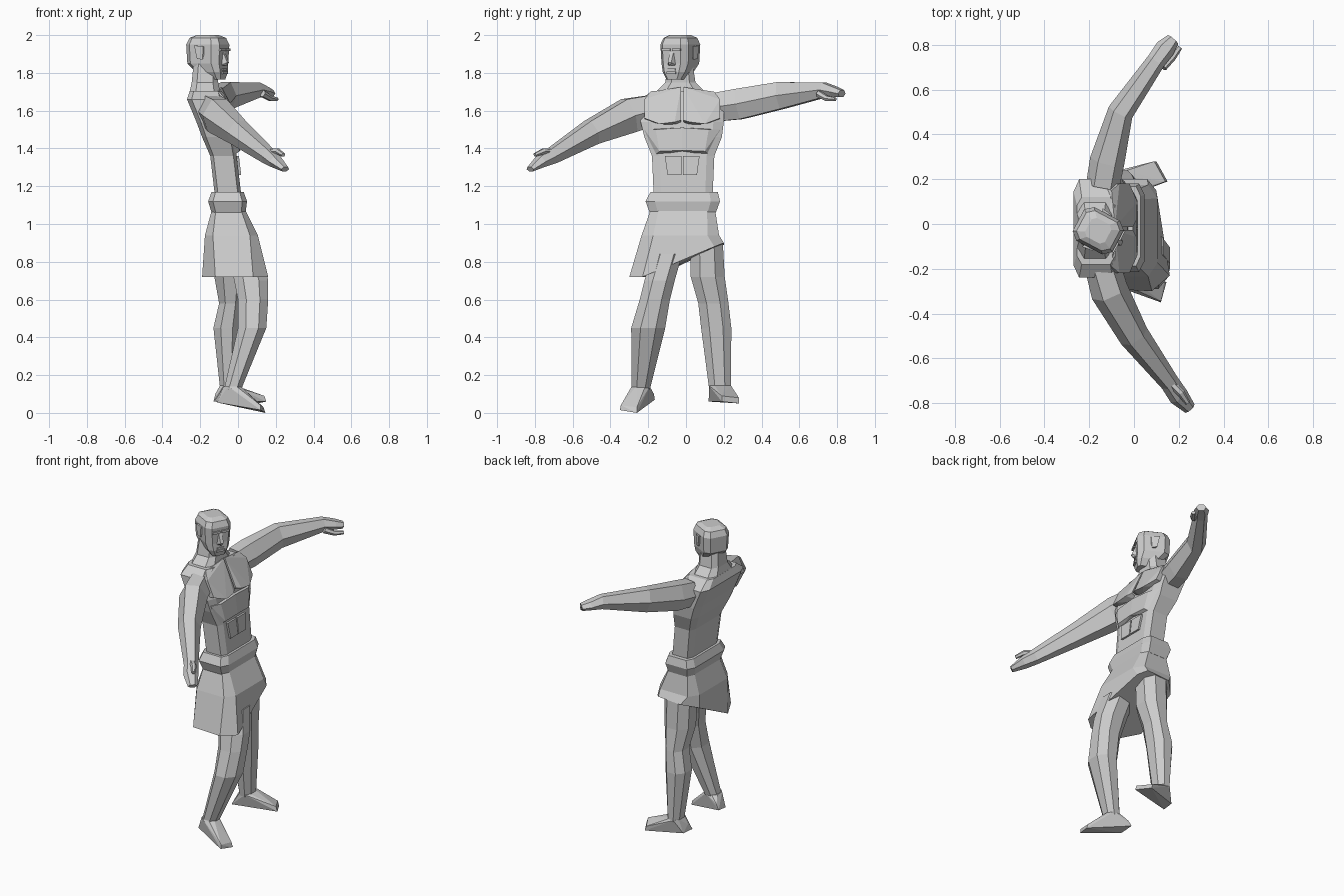
import bpy, bmesh, math
from mathutils import Vector, Matrix


def finish(name, bm, mat=None):
    bmesh.ops.recalc_face_normals(bm, faces=bm.faces)
    me = bpy.data.meshes.new(name)
    bm.to_mesh(me)
    bm.free()
    if mat:
        me.transform(mat)
    ob = bpy.data.objects.new(name, me)
    bpy.context.collection.objects.link(ob)
    return ob


def loft(name, rings, mat=None):
    bm = bmesh.new()
    vs = [[bm.verts.new(p) for p in r] for r in rings]
    n = len(vs[0])
    for a, b in zip(vs, vs[1:]):
        for i in range(n):
            j = (i + 1) % n
            bm.faces.new((a[i], a[j], b[j], b[i]))
    bm.faces.new(vs[0])
    bm.faces.new(vs[-1])
    return finish(name, bm, mat)


def octa(x, y, z, hx, hy, c=0.4):
    k = 1 - c
    pat = [(1, -k), (1, k), (k, 1), (-k, 1), (-1, k), (-1, -k), (-k, -1), (k, -1)]
    return [(x + a * hx, y + b * hy, z) for a, b in pat]


def stack(name, rows, c=0.4, mat=None):
    return loft(name, [octa(*r, c) for r in rows], mat)


def limb(name, path, n=6):
    pts = [Vector(p[:3]) for p in path]
    rings = []
    for i, p in enumerate(path):
        t = (pts[min(i + 1, len(pts) - 1)] - pts[max(i - 1, 0)]).normalized()
        side = t.cross(Vector((0, 0, 1))).normalized()
        up = side.cross(t)
        rings.append([pts[i] + side * p[3] * math.cos(math.tau * k / n)
                      + up * p[4] * math.sin(math.tau * k / n) * 1.1 for k in range(n)])
    return loft(name, rings)


def hull(name, pts, mat=None):
    bm = bmesh.new()
    for p in pts:
        bm.verts.new(p)
    bmesh.ops.convex_hull(bm, input=bm.verts)
    bmesh.ops.delete(bm, geom=[v for v in bm.verts if not v.link_faces], context='VERTS')
    bmesh.ops.dissolve_limit(bm, angle_limit=0.02, verts=bm.verts, edges=bm.edges)
    return finish(name, bm, mat)


def block(name, x0, x1, y0, y1, z0, z1, mat=None):
    return hull(name, [(x, y, z) for x in (x0, x1) for y in (y0, y1) for z in (z0, z1)], mat)


# Torso and neck
stack("torso", [(-.05, -.015, 1.13, .07, .155), (-.077, -.015, 1.36, .07, .165),
                (-.105, -.015, 1.46, .085, .205), (-.125, -.02, 1.54, .095, .22),
                (-.17, -.02, 1.66, .1, .22), (-.17, -.03, 1.705, .085, .15)], .25)
stack("neck", [(-.175, -.03, 1.68, .085, .15), (-.175, -.03, 1.75, .07, .08),
               (-.17, -.03, 1.85, .065, .065)])

# Chest, ribs and stomach panels, mirrored about the body midline
MID = -.02
for s, side in ((-1, "right"), (1, "left")):
    m = Matrix.Translation((0, MID, 0)) @ Matrix.Diagonal((1, s, 1, 1))
    hull(side + "_chest_muscle",
         [(-.085, .006, 1.725), (-.005, .006, 1.55), (-.1, .17, 1.70), (-.065, .2, 1.66),
          (-.02, .2, 1.56), (.015, .12, 1.53), (.012, .04, 1.54),
          (-.15, .01, 1.7), (-.15, .19, 1.66), (-.12, .2, 1.55), (-.08, .01, 1.52)], m)
    hull(side + "_ribs",
         [(-.005, 0, 1.51), (-.01, .14, 1.5), (-.04, .2, 1.5), (.012, 0, 1.39),
          (.008, .12, 1.385), (-.03, .15, 1.36), (-.1, 0, 1.5), (-.1, .19, 1.5),
          (-.09, .13, 1.37), (-.09, 0, 1.37)], m)
    hull(side + "_stomach_panel",
         [(x + d, y, z) for x, y0, y1, z in ((0, .004, .092, 1.36), (.012, .004, .078, 1.26))
          for y in (y0, y1) for d in (.005, -.04)], m)

# Belt
stack("belt", [(-.05, -.017, 1.06, .09, .175), (-.055, -.017, 1.12, .103, .197),
               (-.055, -.01, 1.17, .085, .178)], .25)

# Skirt with a slanted hem
hem = [(.16, -.23, .72), (.1, .15, .88), (.06, .2, .9), (-.1, .2, .89),
       (-.18, .12, .86), (-.19, -.16, .72), (-.12, -.29, .72), (.08, -.3, .72)]
loft("skirt", [octa(-.05, -.017, 1.07, .09, .172, .25),
               octa(-.035, -.03, .94, .14, .205, .3), hem])

# Legs
stack("right_leg", [(.04, -.1, .84, .09, .08), (.07, -.14, .7, .09, .08),
                    (.08, -.165, .6, .08, .08), (.075, -.2, .45, .075, .09),
                    (-.03, -.24, .12, .045, .048)], .55)
stack("left_leg", [(-.04, .11, .9, .09, .085), (-.04, .115, .72, .085, .09),
                   (-.04, .145, .58, .06, .08), (-.06, .16, .45, .07, .08),
                   (-.055, .18, .13, .04, .058)], .55)

# Feet
hull("right_foot", octa(-.03, -.24, .14, .045, .048, .5) +
     [(-.12, -.165, .07), (-.11, -.25, .055), (-.1, -.17, .1), (.12, -.35, .015),
      (.12, -.345, .04), (.145, -.26, .0), (.135, -.26, .03)])
hull("left_foot", octa(-.055, .18, .145, .04, .058, .5) +
     [(-.13, .12, .06), (-.12, .2, .06), (-.12, .15, .1), (.15, .19, .06),
      (.14, .19, .09), (.1, .28, .05), (.09, .28, .08)])

# Arms with palms
limb("right_arm", [(-.14, -.19, 1.6, .08, .085), (-.11, -.3, 1.575, .085, .095),
                   (.0, -.5, 1.485, .068, .068), (.16, -.71, 1.36, .043, .043),
                   (.2, -.77, 1.33, .045, .032), (.25, -.825, 1.29, .028, .014)])
limb("left_arm", [(-.14, .17, 1.62, .075, .08), (-.12, .28, 1.635, .078, .085),
                  (-.06, .5, 1.68, .058, .075), (.1, .73, 1.71, .042, .042),
                  (.14, .785, 1.70, .045, .028), (.175, .825, 1.69, .03, .02)])

# Thumbs
limb("right_thumb", [(.165, -.71, 1.38, .018, .018), (.21, -.755, 1.385, .018, .015),
                     (.24, -.80, 1.365, .012, .01)])
limb("left_thumb", [(.13, .70, 1.69, .018, .018), (.17, .745, 1.665, .018, .014),
                    (.205, .79, 1.66, .012, .01)])

# Head, turned to its right
H = Matrix.Translation((-.16, -.03, 0)) @ Matrix.Rotation(math.radians(-28), 4, 'Z')
stack("head", [(.05, 0, 1.765, .04, .042), (.025, 0, 1.805, .073, .067),
               (0, 0, 1.85, .095, .08), (0, 0, 1.95, .1, .085),
               (0, 0, 1.985, .085, .072), (0, 0, 2.0, .05, .048)], .35, H)
hull("nose", [(.09, -.012, 1.93), (.09, .012, 1.93), (.122, -.01, 1.855), (.122, .01, 1.855),
              (.09, -.024, 1.84), (.09, .024, 1.84), (.115, 0, 1.838)], H)
block("mouth", .07, .106, -.026, .026, 1.795, 1.808, H)
block("upper_lip", .07, .104, -.022, .022, 1.812, 1.822, H)
for s, side in ((-1, "right"), (1, "left")):
    m = H @ Matrix.Diagonal((1, s, 1, 1))
    block(side + "_brow", .07, .108, .006, .055, 1.915, 1.93, m)
    hull(side + "_ear", [(-.02, .07, 1.94), (.03, .07, 1.94), (-.03, .098, 1.945),
                         (.02, .09, 1.94), (-.015, .095, 1.875), (.015, .088, 1.87),
                         (0, .06, 1.87)], m)
